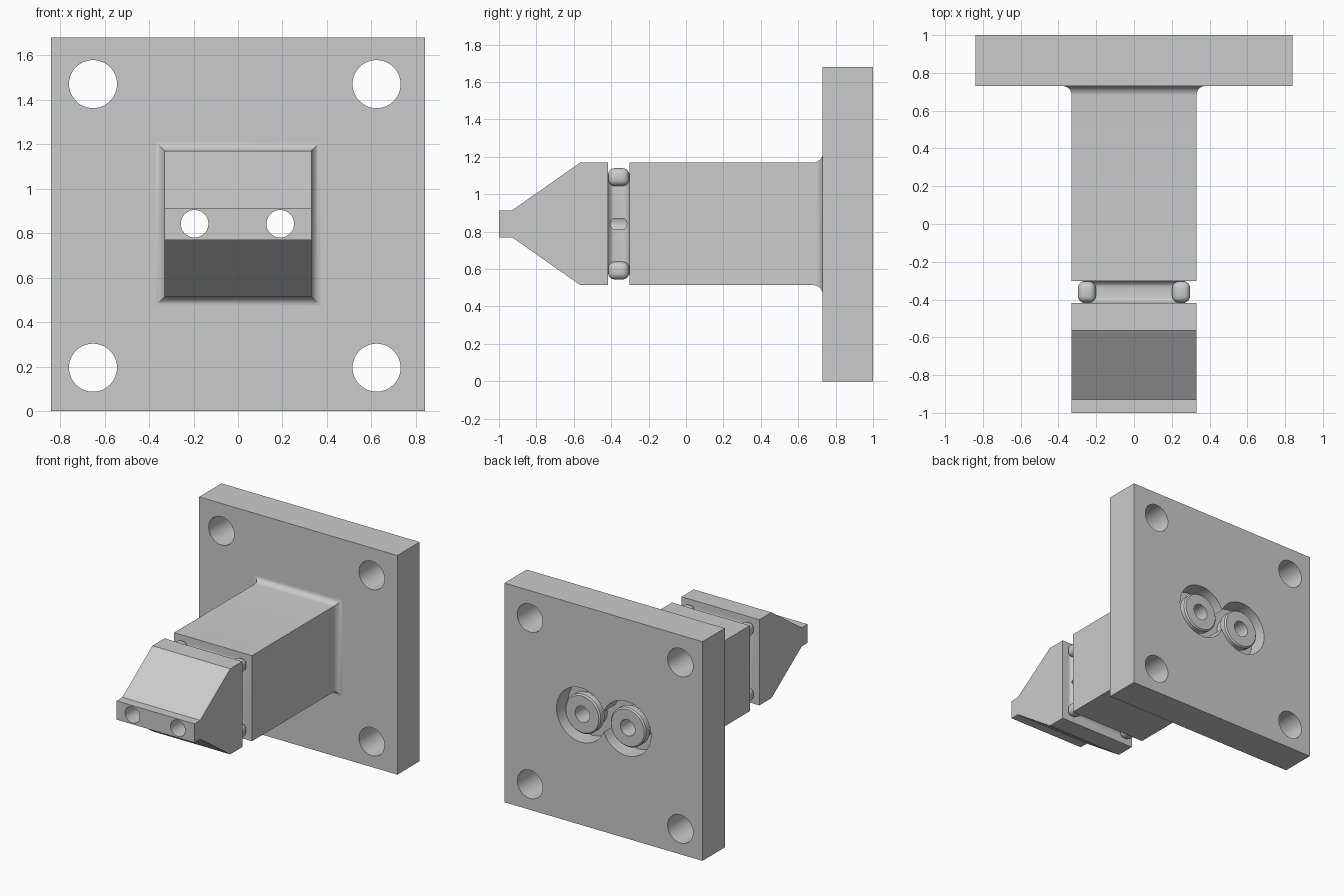
import bpy
import bmesh
from math import sin, cos, pi, radians
from mathutils import Matrix

cube = bpy.data.objects.get("Cube")
if cube:
    bpy.data.objects.remove(cube)

MID = 0.842          # height of the shaft axis
BORE_X = (-0.195, 0.19)

metal = bpy.data.materials.new("plain grey metal")
metal.use_nodes = True
GREY = (0.6, 0.6, 0.6, 1)
metal.diffuse_color = GREY
metal.node_tree.nodes["Principled BSDF"].inputs["Base Color"].default_value = GREY


def finish(name, bm):
    bmesh.ops.recalc_face_normals(bm, faces=bm.faces)
    mesh = bpy.data.meshes.new(name)
    bm.to_mesh(mesh)
    bm.free()
    mesh.materials.append(metal)
    obj = bpy.data.objects.new(name, mesh)
    bpy.context.collection.objects.link(obj)
    return obj


def box(name, size, centre):
    bm = bmesh.new()
    bmesh.ops.create_cube(bm, size=1, matrix=Matrix.Translation(centre) @ Matrix.Diagonal((*size, 1)))
    return finish(name, bm)


def lathe(name, profile, x, z, closed=False, steps=48):
    """Turn (radius, y) points about an axis along y."""
    bm = bmesh.new()
    rings = [[bm.verts.new((x + r * cos(2 * pi * i / steps), y, z + r * sin(2 * pi * i / steps)))
              for i in range(steps)] for r, y in profile]
    pairs = list(zip(rings, rings[1:]))
    if closed:
        pairs.append((rings[-1], rings[0]))
    else:
        bm.faces.new(rings[0])
        bm.faces.new(rings[-1])
    for a, b in pairs:
        for i in range(steps):
            j = (i + 1) % steps
            bm.faces.new((a[i], a[j], b[j], b[i]))
    return finish(name, bm)


def rect_loft(name, sections):
    """Join rectangular sections given as (y, half width, half height)."""
    bm = bmesh.new()
    rings = [[bm.verts.new((sx * hx, y, MID + sz * hz))
              for sx, sz in ((-1, -1), (1, -1), (1, 1), (-1, 1))] for y, hx, hz in sections]
    for a, b in zip(rings, rings[1:]):
        for i in range(4):
            j = (i + 1) % 4
            bm.faces.new((a[i], a[j], b[j], b[i]))
    bm.faces.new(rings[0])
    bm.faces.new(rings[-1])
    return finish(name, bm)


def apply_all(obj):
    bpy.ops.object.select_all(action="DESELECT")
    obj.select_set(True)
    bpy.context.view_layer.objects.active = obj
    for mod in list(obj.modifiers):
        bpy.ops.object.modifier_apply(modifier=mod.name)


def smooth(obj):
    apply_all(obj)
    bpy.ops.object.shade_smooth_by_angle(angle=radians(30))


def cut(obj, x, z, radius, y0, y1):
    cutter = lathe("hole_cutter", [(radius, y0), (radius, y1)], x, z)
    cutter.hide_render = True
    mod = obj.modifiers.new("hole", "BOOLEAN")
    mod.operation = "DIFFERENCE"
    mod.solver = "EXACT"
    mod.object = cutter
    apply_all(obj)
    bpy.data.objects.remove(cutter)


# Mounting plate with corner holes, bores and a double round pocket in the back
plate = box("mounting_plate", (1.68, 0.27, 1.68), (0, 0.865, 0.84))
for x in (-0.652, 0.623):
    for z in (0.195, 1.47):
        cut(plate, x, z, 0.108, 0.5, 1.2)
for x in BORE_X:
    cut(plate, x, MID, 0.208, 0.86, 1.2)
for x in BORE_X:
    cut(plate, x, MID, 0.062, 0.5, 1.2)
smooth(plate)

# Shaft with tapered nose, rounded-bottom seal groove and flared root
W, H = 0.33, 0.328
sections = [(-1, W, 0.072), (-0.93, W, 0.072), (-0.565, W, H), (-0.418, W, H)]
R = 0.035
for i in range(7):
    a = i * pi / 12
    sections.append((-0.418 + R * (1 - cos(a)), 0.245 + R * (1 - sin(a)), 0.245 + R * (1 - sin(a))))
for i in range(6, -1, -1):
    a = i * pi / 12
    sections.append((-0.302 - R * (1 - cos(a)), 0.245 + R * (1 - sin(a)), 0.245 + R * (1 - sin(a))))
sections.append((-0.302, W, H))
F = 0.05
for i in range(9):
    a = i * pi / 16
    grow = F * (1 - cos(a))
    sections.append((0.681 + F * sin(a), W + grow, H + grow))
sections.append((0.74, W + F, H + F))
shaft = rect_loft("shaft", sections)
for x in BORE_X:
    cut(shaft, x, MID, 0.062, -1.2, 1.2)
smooth(shaft)

# Rounded beads at the four corners of the groove
for sx in (-1, 1):
    for sz in (-1, 1):
        bead = box("groove_corner_bead", (0.095, 0.112, 0.095), (sx * 0.25, -0.36, MID + sz * 0.25))
        mod = bead.modifiers.new("round", "BEVEL")
        mod.width = 0.035
        mod.segments = 5
        smooth(bead)

# Stepped port bosses standing in the pocket
for x in BORE_X:
    boss = lathe("port_boss", [(0.062, 0.85), (0.125, 0.85), (0.125, 0.93), (0.15, 0.93),
                               (0.15, 0.975), (0.14, 0.985), (0.062, 0.985)], x, MID, closed=True)
    smooth(boss)
